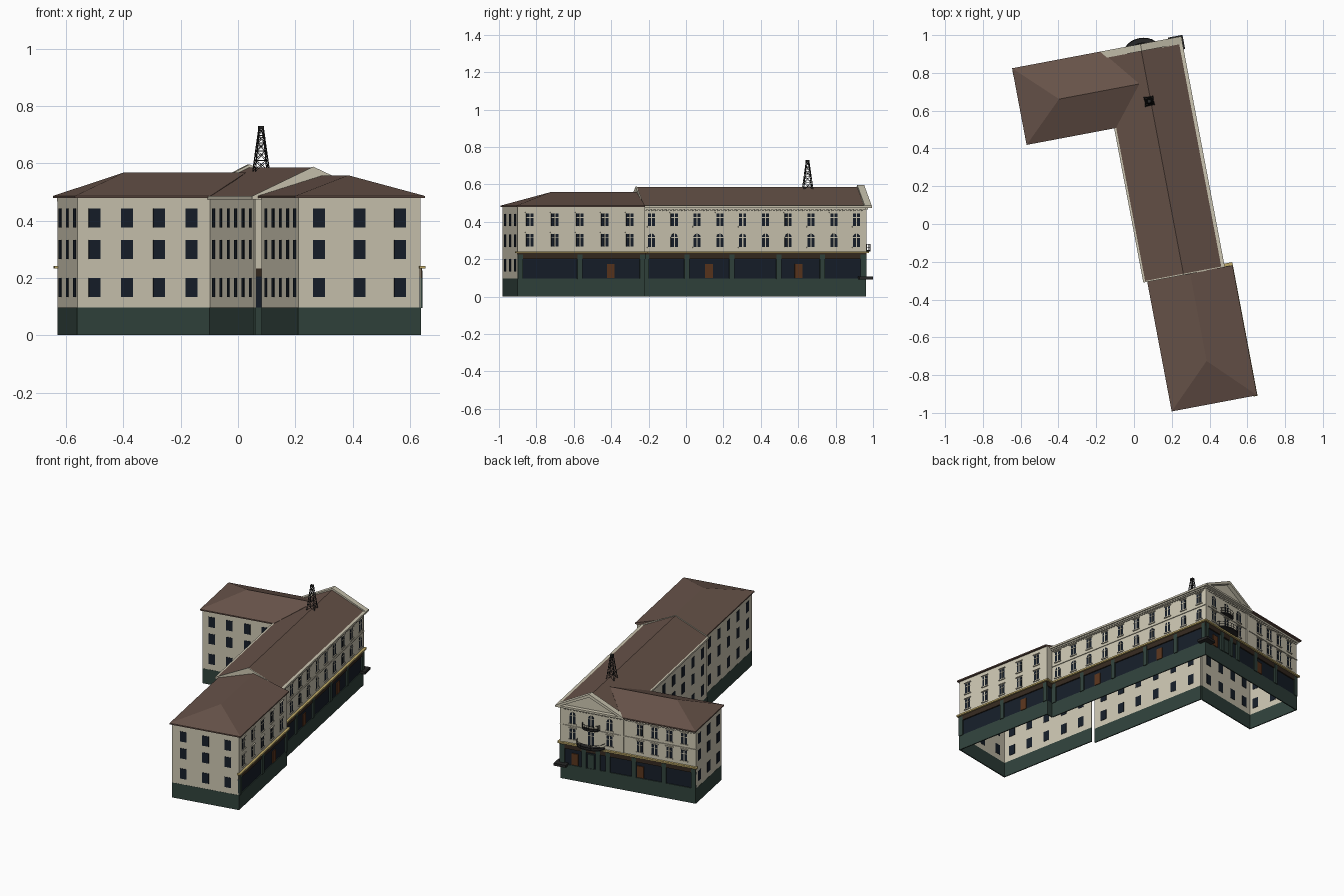
import bpy, bmesh, math
from mathutils import Matrix, Vector

if "Cube" in bpy.data.objects:
    bpy.data.objects.remove(bpy.data.objects["Cube"])

ROT = Matrix.Rotation(math.radians(10.7), 4, 'Z')   # whole building is turned on its plot
COL = dict(cream=(0.60, 0.56, 0.44), roof=(0.135, 0.085, 0.066), green=(0.03, 0.055, 0.045),
           glass=(0.008, 0.013, 0.022), gold=(0.55, 0.42, 0.15), door=(0.10, 0.035, 0.012),
           fascia=(0.035, 0.022, 0.014), iron=(0.02, 0.02, 0.02))
MATS, PARTS = {}, {}
for n, c in COL.items():
    MATS[n] = bpy.data.materials.new(n)
    MATS[n].diffuse_color = (*c, 1)


def bm_for(name, mat):
    return PARTS.setdefault(name, (bmesh.new(), mat))[0]


def hull(name, mat, pts):
    bm = bm_for(name, mat)
    vs = [bm.verts.new(p) for p in pts]
    r = bmesh.ops.convex_hull(bm, input=vs)
    junk = [g for g in r['geom_interior'] if isinstance(g, bmesh.types.BMVert)]
    bmesh.ops.delete(bm, geom=junk, context='VERTS')


def box(name, mat, x0, x1, y0, y1, z0, z1):
    bm = bm_for(name, mat)
    m = Matrix.Translation(((x0 + x1) / 2, (y0 + y1) / 2, (z0 + z1) / 2)) @ Matrix.Diagonal((x1 - x0, y1 - y0, z1 - z0, 1))
    bmesh.ops.create_cube(bm, size=1, matrix=m)


def strut(name, mat, a, b, r=0.0014):
    a, b = Vector(a), Vector(b)
    d = b - a
    m = Matrix.Translation((a + b) / 2) @ d.to_track_quat('Z', 'Y').to_matrix().to_4x4()
    bmesh.ops.create_cone(bm_for(name, mat), cap_ends=True, segments=4, radius1=r, radius2=r, depth=d.length, matrix=m)


class Facade:
    """Wall in one of four directions; a runs along it, n is distance outward."""
    def __init__(self, side, pos, a0, a1, shop=False, wall=True):
        self.side, self.pos, self.a0, self.a1 = side, pos, a0, a1
        if not wall:
            return
        self.box('base', 'green', a0, a1, 0, 0.097, -0.006, 0.001)
        self.box('walls', 'cream', a0, a1, 0.232 if shop else 0.097, 0.478, -0.006, 0)
        if shop:
            self.box('shop_glass', 'glass', a0, a1, 0.097, 0.205, -0.008, -0.004)
            self.box('shop_fascia', 'fascia', a0, a1, 0.2, 0.232, -0.006, 0.004)
            self.box('shop_cornice', 'gold', a0 - 0.012, a1 + 0.012, 0.232, 0.242, -0.006, 0.015)

    def p(self, a, n, z):
        s = {'E': (self.pos + n, a), 'W': (self.pos - n, a), 'N': (a, self.pos + n), 'S': (a, self.pos - n)}[self.side]
        return (*s, z)

    def box(self, name, mat, a0, a1, z0, z1, n0, n1):
        p, q = self.p(a0, n0, z0), self.p(a1, n1, z1)
        box(name, mat, min(p[0], q[0]), max(p[0], q[0]), min(p[1], q[1]), max(p[1], q[1]), z0, z1)

    def prism(self, name, mat, prof, n0, n1):
        hull(name, mat, [self.p(a, n, z) for n in (n0, n1) for a, z in prof])

    def plain_windows(self, centres):
        for a in centres:
            for z0, z1 in ((0.134, 0.2), (0.266, 0.332), (0.376, 0.442)):
                self.box('rear_windows', 'glass', a - 0.021, a + 0.021, z0, z1, -0.008, 0.002)

    def window(self, a, z0, z1, arched=False, w=0.019):
        prof = [(a - w, z0), (a + w, z0)]
        if arched:
            prof += [(a + w * math.cos(t * math.pi / 8), z1 - w + w * math.sin(t * math.pi / 8)) for t in range(9)]
        else:
            prof += [(a + w, z1), (a - w, z1)]
            self.box('window_hoods', 'cream', a - w - 0.006, a + w + 0.006, z1 + 0.004, z1 + 0.009, 0, 0.007)
        self.prism('front_windows', 'glass', prof, -0.008, 0.002)
        self.box('window_bars', 'cream', a - 0.003, a + 0.003, z0, z1, 0, 0.004)
        self.box('window_bars', 'cream', a - w, a + w, z1 - 0.023, z1 - 0.019, 0, 0.004)
        self.box('window_sills', 'cream', a - w - 0.005, a + w + 0.005, z0 - 0.006, z0, 0, 0.007)

    def shopfront(self, piers, doors):
        for a in piers:
            self.box('shop_piers', 'green', a - 0.014, a + 0.014, 0.095, 0.225, -0.006, 0.006)
        for a in doors:
            self.box('shop_doors', 'door', a - 0.021, a + 0.021, 0.1, 0.175, -0.008, 0.002)

    def cornice(self, a0, a1):
        self.box('dentil_bed', 'cream', a0, a1, 0.466, 0.478, 0, 0.012)
        for i in range(int((a1 - a0) / 0.02)):
            a = a0 + 0.01 + i * 0.02
            self.box('dentils', 'cream', a - 0.005, a + 0.005, 0.458, 0.468, 0, 0.009)


def steps(a, d, n):
    return [a + d * i for i in range(n)]


# Plain rear walls
Facade('W', -0.47, 0.53, 0.9).plain_windows(steps(0.58, 0.135, 3))
Facade('S', 0.53, -0.47, 0).plain_windows(steps(-0.409, 0.1145, 4))
Facade('W', 0.0, -0.305, 0.53).plain_windows(steps(-0.235, 0.138, 6))
Facade('W', 0.025, -1.003, -0.31).plain_windows(steps(-0.937, 0.136, 5))
Facade('S', -1.003, 0.025, 0.459).plain_windows(steps(0.098, 0.144, 3))

# Street fronts with shops below
se = Facade('E', 0.459, -1.003, -0.31, True)
se.shopfront((-0.989, -0.665, -0.324), (-0.496,))
for a in steps(-0.937, 0.136, 5):
    se.window(a, 0.268, 0.335)
    se.window(a, 0.376, 0.444)
Facade('N', -0.31, 0.41, 0.459, True)
me = Facade('E', 0.41, -0.31, 0.9, True)
me.shopfront((-0.295, -0.073, 0.172, 0.427, 0.665, 0.886), (0.047, 0.536))
for a in steps(-0.2655, 0.124, 10):
    me.window(a, 0.266, 0.337, True)
    me.window(a, 0.376, 0.444)
me.box('string_course', 'cream', -0.31, 0.9, 0.35, 0.355, 0, 0.005)
me.cornice(-0.31, 0.9)
no = Facade('N', 0.9, -0.47, 0.41, True)
no.shopfront((-0.456, -0.265, -0.07, 0.1, 0.165, 0.255, 0.396), (0.315, -0.11))
no.box('main_entrance', 'green', 0.19, 0.232, 0.1, 0.19, -0.008, 0.004)
for a in steps(-0.395, 0.096, 4):
    no.window(a, 0.268, 0.335)
    no.window(a, 0.376, 0.444)
for a in (0.09, 0.21, 0.33):
    no.window(a, 0.25 if a == 0.21 else 0.268, 0.335)
    no.window(a, 0.37, 0.444, True)
no.box('string_course', 'cream', -0.47, 0.41, 0.35, 0.355, 0, 0.005)
no.cornice(-0.47, 0.41)
for a in (0.008, 0.402):   # corner pilasters of the gabled front
    no.box('pilasters', 'cream', a - 0.01, a + 0.01, 0.242, 0.466, 0, 0.005)

# Roofs: main gable, hipped wing, hipped south block
box('main_eaves', 'cream', -0.009, 0.43, -0.313, 0.93, 0.474, 0.486)
hull('main_roof', 'roof', [(u, v, z) for v in (-0.308, 0.9) for u, z in ((0.002, 0.486), (0.412, 0.486), (0.208, 0.585))])
hull('south_gable_wall', 'cream', [(u, v, z) for v in (-0.314, -0.307) for u, z in ((-0.007, 0.486), (0.428, 0.486), (0.208, 0.588))])
hull('wing_roof', 'roof', [(u, v, z) for z in (0.478, 0.486) for u in (-0.481, 0.0) for v in (0.517, 0.93)]
     + [(-0.267, 0.7235, 0.568), (0.166, 0.7235, 0.568)])
hull('south_roof', 'roof', [(u, v, z) for z in (0.478, 0.486) for u in (0.012, 0.472) for v in (-1.012, -0.312)]
     + [(0.243, -0.784, 0.558), (0.243, -0.312, 0.558)])

# Pediment on the gabled front
no.prism('pediment_panel', 'cream', [(0.0, 0.486), (0.42, 0.486), (0.21, 0.58)], -0.01, 0.004)
for e in (-0.011, 0.431):
    no.prism('pediment_rake', 'cream', [(e, 0.484), (0.21, 0.596), (0.21, 0.576), (e + math.copysign(0.03, 0.2 - e), 0.484)], -0.008, 0.03)

# Curved balconies with iron railings
for z, w, d in ((0.242, 0.09, 0.06), (0.355, 0.055, 0.035)):
    arc = [(0.21 + w * math.cos(t * math.pi / 12), d * math.sin(t * math.pi / 12)) for t in range(13)]
    hull('balcony_floors', 'iron', [no.p(a, n, zz) for zz in (z, z + 0.007) for a, n in arc])
    for i, (a, n) in enumerate(arc):
        strut('balcony_rails', 'iron', no.p(a, n, z), no.p(a, n, z + 0.037), 0.001)
        if i:
            for h in (0.018, 0.037):
                strut('balcony_rails', 'iron', no.p(*arc[i - 1], z + h), no.p(a, n, z + h), 0.0015)

# Corner entrance platform
box('corner_platform', 'iron', 0.36, 0.438, 0.86, 0.936, 0.09, 0.106)

# Lattice mast on the ridge
cx, cy, zb, zt = 0.2, 0.624, 0.572, 0.722
CORN = ((-1, -1), (1, -1), (1, 1), (-1, 1))


def leg(k, f):
    h = 0.025 + (0.007 - 0.025) * f
    return (cx + CORN[k % 4][0] * h, cy + CORN[k % 4][1] * h, zb + (zt - zb) * f)


lv = [0, 0.25, 0.47, 0.66, 0.83, 1]
for k in range(4):
    strut('mast_legs', 'iron', leg(k, 0), leg(k, 1), 0.0022)
    for f, g in zip(lv, lv[1:]):
        strut('mast_braces', 'iron', leg(k, f), leg(k + 1, g), 0.0011)
        strut('mast_braces', 'iron', leg(k + 1, f), leg(k, g), 0.0011)
        strut('mast_braces', 'iron', leg(k, g), leg(k + 1, g), 0.0013)
box('mast_cap', 'iron', cx - 0.009, cx + 0.009, cy - 0.009, cy + 0.009, 0.72, 0.73)

# Turn every part and place it in the scene
for name, (bm, mat) in PARTS.items():
    bmesh.ops.transform(bm, matrix=ROT, verts=bm.verts)
    bmesh.ops.recalc_face_normals(bm, faces=bm.faces)
    me_ = bpy.data.meshes.new(name)
    bm.to_mesh(me_)
    bm.free()
    me_.materials.append(MATS[mat])
    bpy.context.collection.objects.link(bpy.data.objects.new(name, me_))

for m in bpy.data.materials:
    if m.users and not m.is_grease_pencil:
        m.use_nodes = True
        m.node_tree.nodes["Principled BSDF"].inputs["Base Color"].default_value = m.diffuse_color
